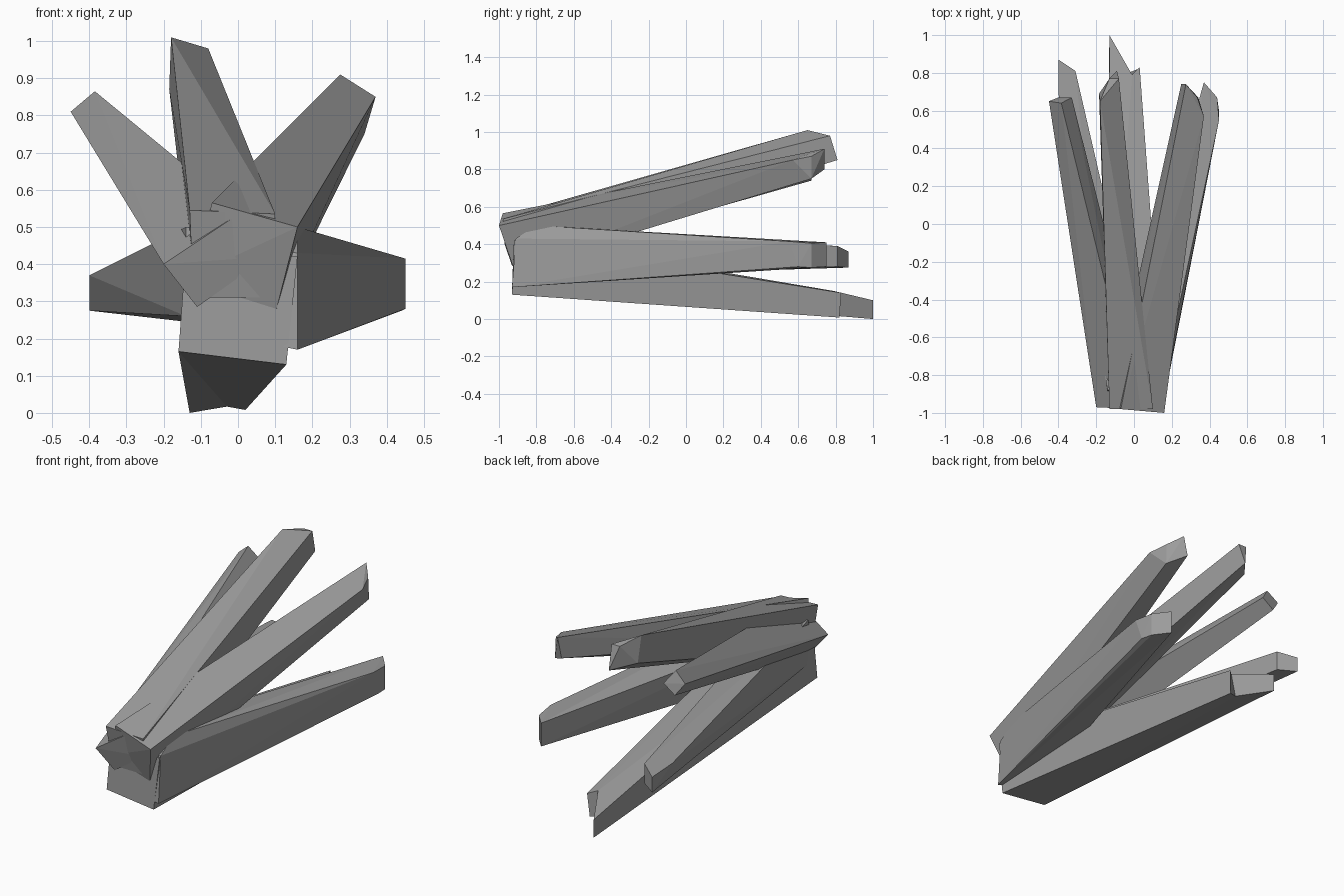
import bpy
import bmesh

cube = bpy.data.objects.get("Cube")
if cube:
    bpy.data.objects.remove(cube, do_unlink=True)

# One plain grey for every shard
stone = bpy.data.materials.new("stone_grey")
stone.use_nodes = True
grey = (0.33, 0.33, 0.33, 1.0)
stone.diffuse_color = grey
stone.node_tree.nodes["Principled BSDF"].inputs["Base Color"].default_value = grey


def finish(name, bm):
    """Turn a bmesh into a flat shaded object with the stone material."""
    bmesh.ops.recalc_face_normals(bm, faces=bm.faces)
    mesh = bpy.data.meshes.new(name)
    bm.to_mesh(mesh)
    bm.free()
    mesh.materials.append(stone)
    obj = bpy.data.objects.new(name, mesh)
    bpy.context.collection.objects.link(obj)
    return obj


def convex_shard(name, root, tip):
    """Tapered solid wrapped around its root corners and its tip corners."""
    bm = bmesh.new()
    for corner in root + tip:
        bm.verts.new(corner)
    hull = bmesh.ops.convex_hull(bm, input=bm.verts)
    loose = set(hull["geom_interior"]) | set(hull["geom_unused"])
    bmesh.ops.delete(bm, geom=[g for g in loose if isinstance(g, bmesh.types.BMVert)],
                     context="VERTS")
    bmesh.ops.dissolve_limit(bm, angle_limit=0.03, verts=bm.verts, edges=bm.edges)
    return finish(name, bm)


def plan_shard(name, lower, upper):
    """Solid between two matching outlines, which may be notched."""
    bm = bmesh.new()
    rings = [[bm.verts.new(p) for p in ring] for ring in (lower, upper)]
    for ring in rings:
        cap = bm.faces.new(ring)
        bmesh.ops.triangulate(bm, faces=[cap])
    low, high = rings
    for i in range(len(low)):
        j = (i + 1) % len(low)
        bm.faces.new((low[i], low[j], high[j], high[i]))
    return finish(name, bm)


# Upper three shards, fanned out and rising to the back
convex_shard(
    "upper_right_shard",
    root=[(-0.2, -0.97, 0.4), (0.01, -0.98, 0.54), (0.08, -0.95, 0.42), (-0.11, -0.93, 0.285)],
    tip=[(-0.45, 0.65, 0.81), (-0.385, 0.64, 0.865), (-0.33, 0.67, 0.79), (-0.4, 0.67, 0.74)],
)
convex_shard(
    "upper_middle_shard",
    root=[(-0.13, -0.98, 0.545), (0.1, -0.98, 0.535), (0.08, -0.93, 0.31), (-0.12, -0.93, 0.31)],
    tip=[(-0.18, 0.65, 1.01), (-0.13, 0.77, 0.98), (-0.08, 0.77, 0.98),
         (-0.09, 0.81, 0.85), (-0.185, 0.69, 0.87)],
)
convex_shard(
    "upper_left_shard",
    root=[(-0.07, -0.98, 0.565), (0.16, -1.0, 0.5), (0.1, -0.92, 0.265), (-0.12, -0.93, 0.37)],
    tip=[(0.275, 0.74, 0.91), (0.335, 0.67, 0.87), (0.37, 0.57, 0.85),
         (0.34, 0.67, 0.75), (0.25, 0.74, 0.8)],
)

# Two side shards, nearly level
convex_shard(
    "left_side_shard",
    root=[(0.16, -0.93, 0.17), (0.16, -0.91, 0.43), (0.16, -0.8, 0.5),
          (-0.08, -0.92, 0.22), (-0.08, -0.85, 0.46)],
    tip=[(0.45, 0.55, 0.415), (0.45, 0.6, 0.28), (0.44, 0.67, 0.405), (0.44, 0.67, 0.275),
         (0.37, 0.75, 0.41), (0.37, 0.75, 0.28)],
)
convex_shard(
    "right_side_shard",
    root=[(-0.14, -0.92, 0.26), (-0.14, -0.88, 0.5), (0.08, -0.92, 0.22), (0.08, -0.88, 0.46)],
    tip=[(-0.4, 0.69, 0.37), (-0.4, 0.87, 0.36), (-0.4, 0.87, 0.275),
         (-0.31, 0.81, 0.39), (-0.31, 0.81, 0.28)],
)

# Bottom shard, sloping down to a notched tip
plan_shard(
    "bottom_shard",
    lower=[(-0.16, -0.93, 0.165), (0.13, -0.93, 0.13), (0.02, 0.82, 0.008),
           (-0.03, 0.8, 0.017), (-0.13, 1.0, 0.0)],
    upper=[(-0.14, -0.92, 0.44), (0.16, -0.92, 0.42), (0.03, 0.83, 0.14),
           (-0.01, 0.79, 0.15), (-0.13, 1.0, 0.1)],
)
